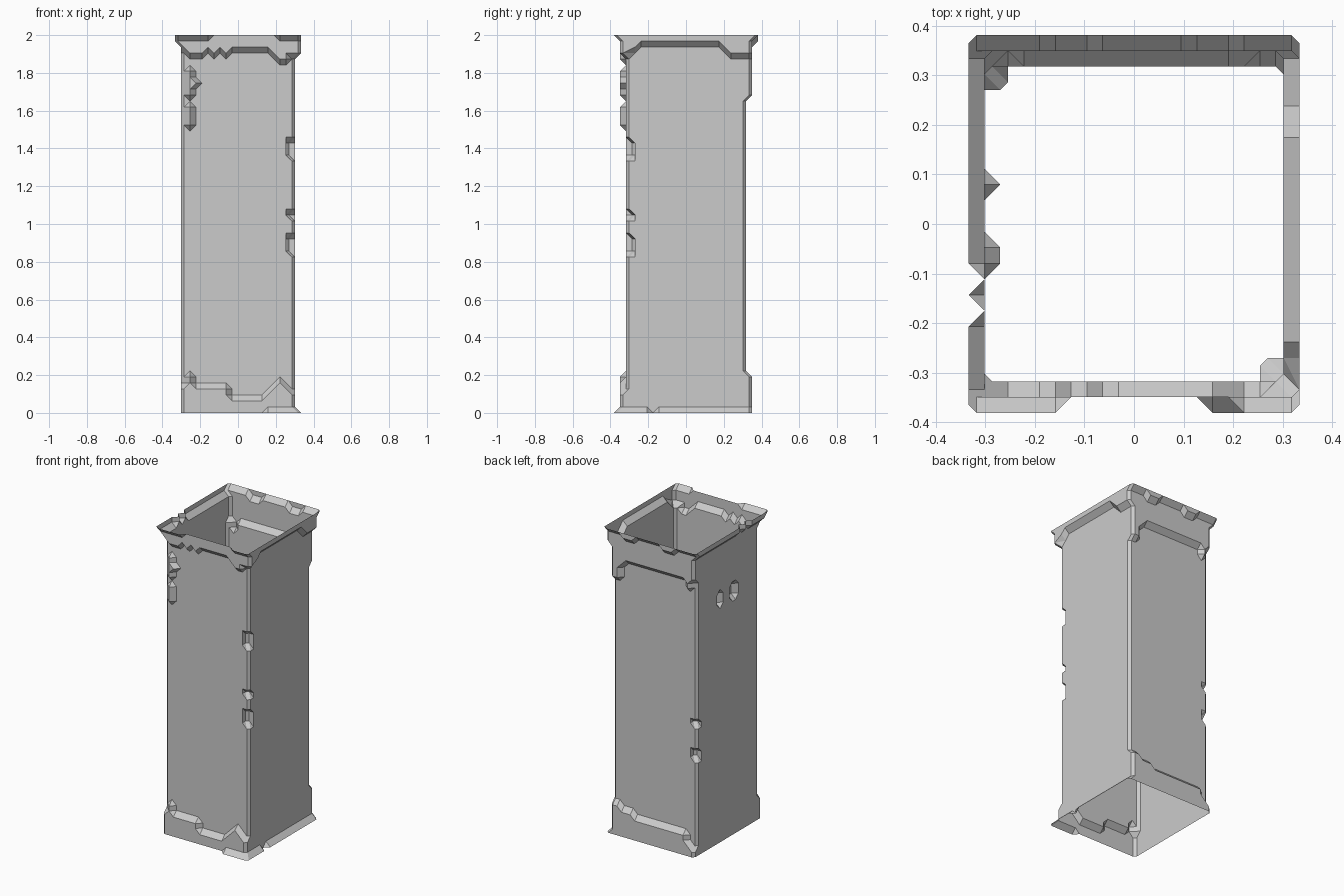
import bpy
import bmesh
from mathutils import Vector

cube = bpy.data.objects.get("Cube")
if cube:
    bpy.data.objects.remove(cube, do_unlink=True)

ROWS = 63
S = 2 / ROWS                 # lattice step
HALF_X, HALF_Y = 9, 9.5      # last lattice column on each wall


def level(points, u):
    """Ledge height, in rows, at column u along a wall."""
    if u <= points[0][0]:
        return points[0][1]
    for (a, za), (b, zb) in zip(points, points[1:]):
        if u <= b:
            return round(za + (zb - za) * (u - a) / (b - a))
    return points[-1][1]


# Ledge profiles: (column, row)
FRONT_TOP = [(-9, 61), (-8, 60), (-6, 60), (-5, 61), (-4, 60), (-3, 61), (-2, 60),
             (-1, 61), (5, 61), (7, 59), (8, 59), (9, 60)]
FRONT_BASE = [(-9, 4), (-8, 6), (-7, 4), (-2, 4), (-1, 2), (4, 2), (7, 5), (9, 3)]
BACK_TOP = [(-9, 57), (-8, 55), (-7, 57), (6, 57), (7, 56), (8, 53), (9, 53)]
BACK_RIM = [(-6, 62), (-5, 61), (-3, 61), (-2, 62), (3, 62), (4, 61), (6, 61), (7, 62)]
BACK_BASE = [(-9, 1), (-8, 2), (-7, 4), (4, 4), (5, 5), (7, 5), (8, 6)]
SIDE_TOP = [(-9.5, 60), (-8.5, 61), (-7.5, 62), (5.5, 62), (7.5, 60)]


def front(u, z):
    if z == ROWS and (u <= -5 or u >= 7):
        return 2
    if z == 0 and u >= 5:
        return 2
    if z >= level(FRONT_TOP, u) or z <= level(FRONT_BASE, u):
        return 1
    # Raised lumps beside the left edge
    if u == -8 and (48 <= z <= 51 or 53 <= z <= 57):
        return 1
    if u == -7 and z == 55:
        return 1
    return -1 if u == 9 and right_notch(z) else 0


def right(u, z):
    if z >= level(SIDE_TOP, u) or (z == 0 and not -6 < u < -5):
        return 1
    return -1 if u == -HALF_Y and right_notch(z) else 0


def back(u, z):
    if z >= level(BACK_RIM, u) + 1:
        return 2
    if z >= level(BACK_TOP, u) or z <= level(BACK_BASE, u):
        return 1
    return -1 if u == -HALF_X and left_notch(z) else 0


def left(u, z):
    if z >= 62:
        return 0 if u in (-3.5, -5.5) else 1
    if 49 <= z <= 51 and u in (2.5, -1.5, -2.5):
        return -1
    return -1 if u == HALF_Y and left_notch(z) else 0


def right_notch(z):
    return z in (27, 28, 29, 33, 43, 44, 45)


def left_notch(z):
    return z in (20, 21, 27)


def ring(z):
    """One closed outline of the tube at row z."""
    xs = [i - HALF_X for i in range(19)]
    ys = [i - HALF_Y for i in range(20)]

    def shift(u, half, low, high):
        # Corner columns follow the neighbouring wall
        return u - low if u == -half else u + high if u == half else u

    def along_x(u, wall):
        end = HALF_Y if wall is back else -HALF_Y
        return shift(u, HALF_X, left(end, z), right(end, z))

    def along_y(u, wall):
        end = HALF_X if wall is right else -HALF_X
        return shift(u, HALF_Y, front(end, z), back(end, z))

    pts = [(along_x(u, front), -10 - front(u, z)) for u in xs]
    pts += [(9.5 + right(u, z), along_y(u, right)) for u in ys]
    pts += [(along_x(u, back), 10 + back(u, z)) for u in reversed(xs)]
    pts += [(-9.5 - left(u, z), along_y(u, left)) for u in reversed(ys)]
    return [Vector((x, y, z)) * S for x, y in pts]


# Open tube: lattice skin, then flat areas merged
bm = bmesh.new()
rings = [[bm.verts.new(p) for p in ring(z)] for z in range(ROWS + 1)]
for low, high in zip(rings, rings[1:]):
    n = len(low)
    for i in range(n):
        j = (i + 1) % n
        bm.faces.new((low[i], low[j], high[j], high[i]))
bmesh.ops.remove_doubles(bm, verts=bm.verts[:], dist=0.0005)
bmesh.ops.triangulate(bm, faces=bm.faces[:], quad_method='SHORT_EDGE')
bmesh.ops.dissolve_limit(bm, angle_limit=0.01, verts=bm.verts[:], edges=bm.edges[:])

mesh = bpy.data.meshes.new("square_tube")
bm.to_mesh(mesh)
bm.free()
tube = bpy.data.objects.new("square_tube", mesh)
bpy.context.collection.objects.link(tube)

# Plain grey
grey = bpy.data.materials.new("plain_grey")
grey.use_nodes = True
colour = (0.6, 0.6, 0.6, 1)
grey.diffuse_color = colour
grey.node_tree.nodes["Principled BSDF"].inputs["Base Color"].default_value = colour
mesh.materials.append(grey)
